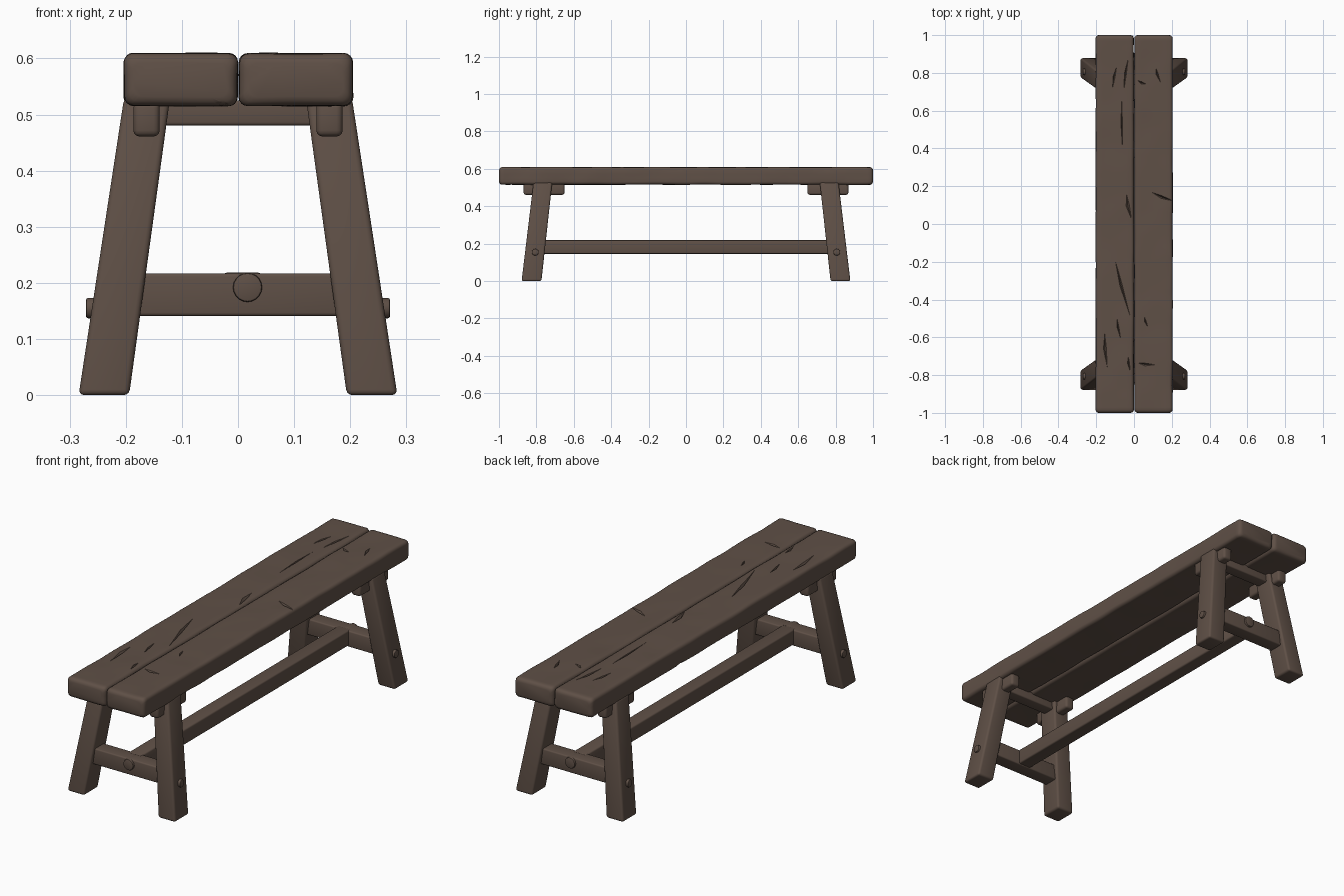
import bpy, bmesh, math
from mathutils import Vector, noise

if "Cube" in bpy.data.objects:
    bpy.data.objects.remove(bpy.data.objects["Cube"])

wood = bpy.data.materials.new("dark brown wood")
wood.diffuse_color = (0.115, 0.080, 0.062, 1)
wood.use_nodes = True
wood.node_tree.nodes["Principled BSDF"].inputs["Base Color"].default_value = wood.diffuse_color


def finish(name, bm, angle=40):
    bmesh.ops.recalc_face_normals(bm, faces=bm.faces)
    me = bpy.data.meshes.new(name)
    bm.to_mesh(me)
    bm.free()
    me.materials.append(wood)
    ob = bpy.data.objects.new(name, me)
    bpy.context.collection.objects.link(ob)
    smooth(ob, angle)
    return ob


def smooth(ob, angle=40):
    bpy.ops.object.select_all(action='DESELECT')
    ob.select_set(True)
    bpy.context.view_layer.objects.active = ob
    bpy.ops.object.shade_smooth_by_angle(angle=math.radians(angle))


def beam(name, a, b, size_a, size_b, up='z', bevel=0.01):
    """Rounded beam from a to b; the ends stay square to the axis 'up'."""
    bm = bmesh.new()
    rings = []
    for c, (u, v) in ((a, size_a), (b, size_b)):
        ring = []
        for su, sv in ((-1, -1), (1, -1), (1, 1), (-1, 1)):
            p, q = su * u / 2, sv * v / 2
            off = {'x': (0, p, q), 'y': (p, 0, q), 'z': (p, q, 0)}[up]
            ring.append(bm.verts.new(Vector(c) + Vector(off)))
        rings.append(ring)
    bm.faces.new(rings[0])
    bm.faces.new(rings[1])
    for i in range(4):
        j = (i + 1) % 4
        bm.faces.new((rings[0][i], rings[0][j], rings[1][j], rings[1][i]))
    bmesh.ops.recalc_face_normals(bm, faces=bm.faces)
    bmesh.ops.bevel(bm, geom=bm.edges[:], offset=bevel, segments=3,
                    profile=0.5, affect='EDGES')
    return finish(name, bm)


def peg(name, a, b, r):
    """Round peg with softened ends."""
    a, b = Vector(a), Vector(b)
    bm = bmesh.new()
    bmesh.ops.create_cone(bm, cap_ends=True, segments=20, radius1=r, radius2=r,
                          depth=(b - a).length)
    rims = [e for e in bm.edges if abs(e.verts[0].co.z - e.verts[1].co.z) < 1e-5]
    bmesh.ops.bevel(bm, geom=rims, offset=0.004, segments=2, profile=0.5, affect='EDGES')
    rot = (b - a).to_track_quat('Z', 'Y').to_matrix()
    for v in bm.verts:
        v.co = rot @ v.co + (a + b) / 2
    return finish(name, bm)


def section(hx, hz, r):
    """Rounded rectangle with subdivided sides."""
    corners = []
    for k, (sx, sz) in enumerate(((1, 1), (-1, 1), (-1, -1), (1, -1))):
        corners.append([(sx * (hx - r) + r * math.cos((k + t / 4) * math.pi / 2),
                         sz * (hz - r) + r * math.sin((k + t / 4) * math.pi / 2))
                        for t in range(5)])
    pts = []
    for k in range(4):
        pts += corners[k]
        (x0, z0), (x1, z1) = corners[k][-1], corners[(k + 1) % 4][0]
        n = 8 if k % 2 == 0 else 3
        pts += [(x0 + (x1 - x0) * i / n, z0 + (z1 - z0) * i / n) for i in range(1, n)]
    return pts


def plank(name, cx, seed):
    """Worn plank: lofted rounded section with gentle noise."""
    ends = [(0, .016), (.003, .008), (.008, .003), (.016, 0)]
    n = 130
    rows = [(-1 + d, i) for d, i in ends]
    rows += [(-.97 + 1.94 * k / n, 0) for k in range(n + 1)]
    rows += [(1 - d, i) for d, i in reversed(ends)]
    bm = bmesh.new()
    rings = []
    for y, inset in rows:
        ring = []
        for x, z in section(.101 - inset, .0465 - inset, .016):
            p = Vector((x * 9 + seed, y * 7, z * 14))
            wob = noise.noise_vector(p) * .0025
            edge = max(0, abs(x) / .1 + abs(z) / .046 - 1.6)
            chip = max(0, noise.noise(p * 2.1)) * .03 * edge
            s = 1 - chip
            ring.append(bm.verts.new((cx + x * s + wob.x, y, .562 + z * (1 - chip * 1.5) + wob.z)))
        rings.append(ring)
    m = len(rings[0])
    for r0, r1 in zip(rings, rings[1:]):
        for i in range(m):
            j = (i + 1) % m
            bm.faces.new((r0[i], r0[j], r1[j], r1[i]))
    bm.faces.new(rings[0])
    bm.faces.new(rings[-1])
    return finish(name, bm)


def carve(ob, cuts):
    """Cut spindle-shaped cracks: (start, end, half width, depth)."""
    bm = bmesh.new()
    for a, b, w, d in cuts:
        a, b = Vector(a), Vector(b)
        t = (b - a).normalized()
        side = t.cross(Vector((0, 0, 1))).normalized()
        mid = a.lerp(b, .45) + side * w * .6
        up = Vector((0, 0, 1))
        ring = [bm.verts.new(mid + o) for o in (side * w, up * d, side * -w, up * -d)]
        va, vb = bm.verts.new(a), bm.verts.new(b)
        for i in range(4):
            j = (i + 1) % 4
            bm.faces.new((va, ring[i], ring[j]))
            bm.faces.new((vb, ring[j], ring[i]))
    cutter = finish("crack_cutter", bm)
    cutter.hide_render = True
    mod = ob.modifiers.new("cracks", 'BOOLEAN')
    mod.operation, mod.solver, mod.object = 'DIFFERENCE', 'EXACT', cutter
    bpy.ops.object.select_all(action='DESELECT')
    ob.select_set(True)
    bpy.context.view_layer.objects.active = ob
    bpy.ops.object.modifier_apply(modifier=mod.name)
    bpy.data.objects.remove(cutter)
    smooth(ob, 35)


def top(x0, y0, x1, y1, w=.006, d=.012):
    return ((x0, y0, .609), (x1, y1, .609), w, d)


# seat planks with cracks on top and chips along the lower edges
left = plank("seat_plank_left", -.102, 3.1)
right = plank("seat_plank_right", .103, 17.7)
carve(left, [
    top(-.09, .84, -.115, .71), top(-.03, .88, -.055, .70), top(-.065, .66, -.06, .38, .004),
    top(-.04, .16, -.012, .02, .009), top(-.10, -.19, -.02, -.49, .007),
    top(-.09, -.50, -.07, -.61, .005), top(-.155, -.57, -.14, -.77, .009),
    top(-.03, -.70, -.02, -.78, .006),
    ((-.075, -1.0, .514), (.02, -1.0, .522), .03, .02),
    ((-.206, .25, .516), (-.206, .40, .516), .012, .016)])
carve(right, [
    top(.02, .76, .065, .74), top(.115, .83, .14, .75), top(.09, .17, .215, .12, .008, .016),
    top(.055, -.49, .075, -.55, .005), top(.02, -.735, .11, -.745, .008),
    ((.205, -.32, .514), (.205, -.20, .514), .014, .018),
    ((.206, -.12, .611), (.206, .0, .611), .008, .01),
    ((.206, .62, .611), (.206, .80, .611), .006, .008)])

for sy, end in ((-1, "front"), (1, "back")):
    for sx, hand in ((-1, "left"), (1, "right")):
        # splayed leg
        beam(f"{end}_{hand}_leg", (sx * .239, sy * .826, 0), (sx * .162, sy * .765, .53),
             (.09, .106), (.082, .1), 'z', .010)
        # square block peg through the leg top
        beam(f"{end}_{hand}_block", (sx * .163, sy * .868, .492), (sx * .163, sy * .65, .492),
             (.047, .062), (.047, .062), 'y', .011)
        # round peg through the leg side
        peg(f"{end}_{hand}_leg_peg", (sx * .20, sy * .806, .155), (sx * .271, sy * .806, .155), .018)
    # rails between the legs
    beam(f"{end}_lower_rail", (-.20, sy * .805, .179), (.20, sy * .805, .179),
         (.07, .076), (.07, .076), 'x', .006)
    beam(f"{end}_upper_rail", (-.16, sy * .765, .503), (.16, sy * .765, .503),
         (.06, .045), (.06, .045), 'x', .006)
    # round end of the long rail
    peg(f"{end}_rail_peg", (.017, sy * .78, .192), (.017, sy * .85, .192), .026)

# long rail
beam("long_rail", (.008, -.79, .182), (.008, .79, .182), (.068, .073), (.068, .073), 'y', .007)
